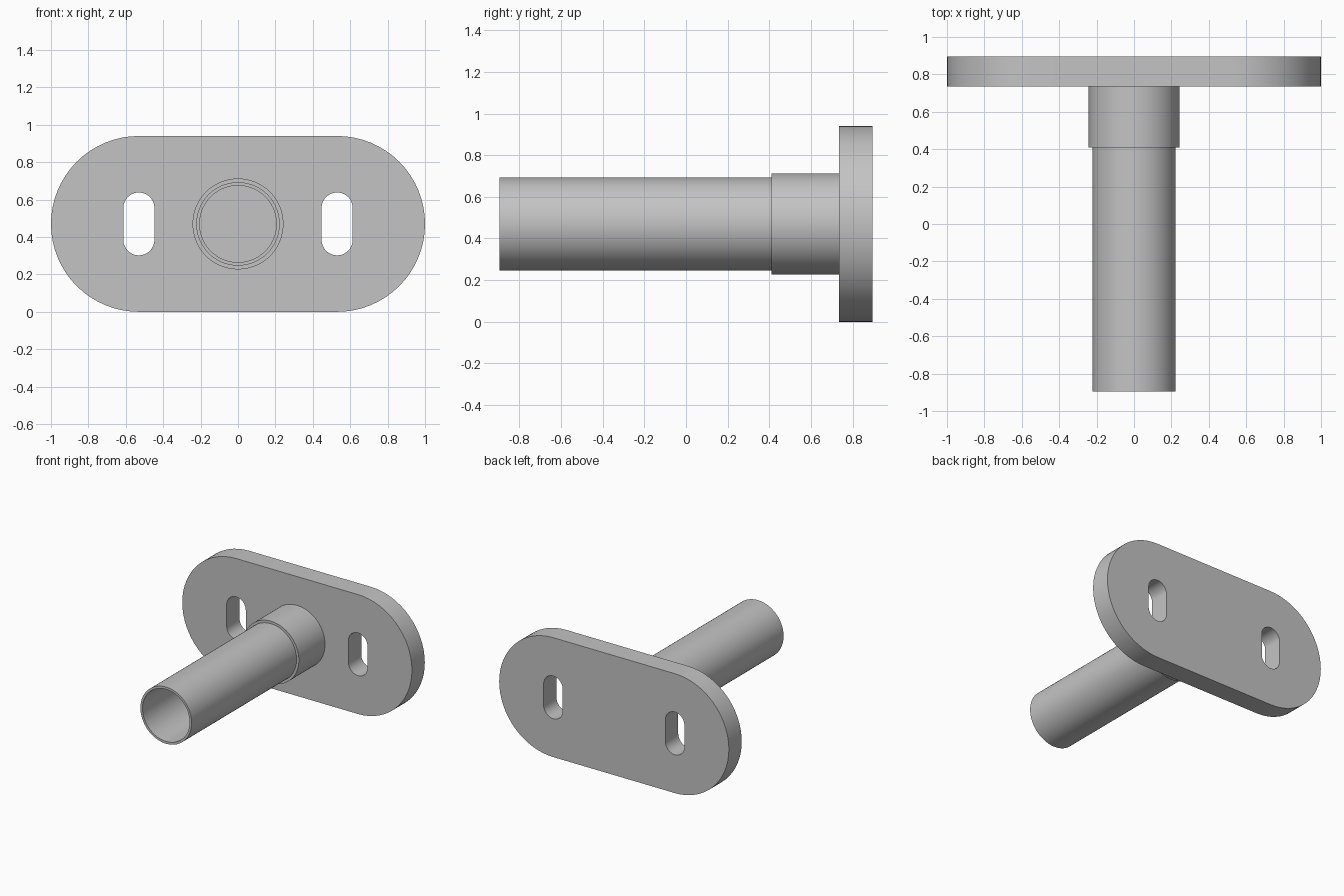
import bpy
import bmesh
from math import cos, sin, pi, radians

default = bpy.data.objects.get("Cube")
if default:
    bpy.data.objects.remove(default, do_unlink=True)

MID_Z = 0.47      # height of the tube axis
FRONT_Y = -0.895  # open end of the tube
PLATE_Y = 0.735   # front face of the plate
BACK_Y = 0.895    # back face of the plate

steel = bpy.data.materials.new("plain grey")
steel.use_nodes = True
grey = (0.55, 0.55, 0.55, 1)
steel.diffuse_color = grey
steel.node_tree.nodes["Principled BSDF"].inputs["Base Color"].default_value = grey


def finish(obj):
    """Give the part its colour and smooth its curved sides."""
    obj.data.materials.clear()
    obj.data.materials.append(steel)
    bpy.ops.object.select_all(action='DESELECT')
    obj.select_set(True)
    bpy.context.view_layer.objects.active = obj
    bpy.ops.object.shade_smooth_by_angle(angle=radians(30))


def stadium(cx, reach, radius, upright, steps=32):
    """Outline of a slot: two half circles joined by straight sides."""
    points = []
    for side in (1, -1):
        for i in range(steps + 1):
            a = pi * i / steps - pi / 2
            u = side * (reach + radius * cos(a))
            v = side * radius * sin(a)
            points.append((cx - v, u) if upright else (cx + u, v))
    return points


def ring(name, outer, inner, y0, y1, segments=96):
    """Hollow cylinder along y, spun from a rectangular profile."""
    bm = bmesh.new()
    profile = [(outer, y0), (outer, y1), (inner, y1), (inner, y0)]
    verts = [bm.verts.new((r, y, 0)) for r, y in profile]
    edges = [bm.edges.new((verts[i], verts[(i + 1) % 4])) for i in range(4)]
    bmesh.ops.spin(bm, geom=verts + edges, cent=(0, 0, 0), axis=(0, 1, 0),
                   angle=2 * pi, steps=segments)
    bmesh.ops.remove_doubles(bm, verts=bm.verts, dist=0.0001)
    bmesh.ops.recalc_face_normals(bm, faces=bm.faces)
    mesh = bpy.data.meshes.new(name)
    bm.to_mesh(mesh)
    bm.free()
    obj = bpy.data.objects.new(name, mesh)
    bpy.context.collection.objects.link(obj)
    obj.location.z = MID_Z
    finish(obj)


# Mounting plate with two upright slots, filled from flat outlines
curve = bpy.data.curves.new("mounting_plate", 'CURVE')
curve.dimensions = '2D'
curve.fill_mode = 'BOTH'
curve.extrude = (BACK_Y - PLATE_Y) / 2
outlines = [stadium(0, 0.53, 0.47, False)]
outlines += [stadium(s * 0.53, 0.085, 0.083, True) for s in (-1, 1)]
for outline in outlines:
    spline = curve.splines.new('POLY')
    spline.points.add(len(outline) - 1)
    for point, (x, y) in zip(spline.points, outline):
        point.co = (x, y, 0, 1)
    spline.use_cyclic_u = True
plate = bpy.data.objects.new("mounting_plate", curve)
bpy.context.collection.objects.link(plate)
plate.rotation_euler.x = radians(90)
plate.location = (0, (PLATE_Y + BACK_Y) / 2, MID_Z)
bpy.ops.object.select_all(action='DESELECT')
plate.select_set(True)
bpy.context.view_layer.objects.active = plate
bpy.ops.object.convert(target='MESH')
plate = bpy.context.view_layer.objects.active
bm = bmesh.new()
bm.from_mesh(plate.data)
bmesh.ops.remove_doubles(bm, verts=bm.verts, dist=0.0001)
bmesh.ops.recalc_face_normals(bm, faces=bm.faces)
bm.to_mesh(plate.data)
bm.free()
finish(plate)

# Long open tube and the collar that holds it to the plate
ring("tube", 0.223, 0.205, FRONT_Y, PLATE_Y)
ring("collar", 0.243, 0.215, 0.41, PLATE_Y)
